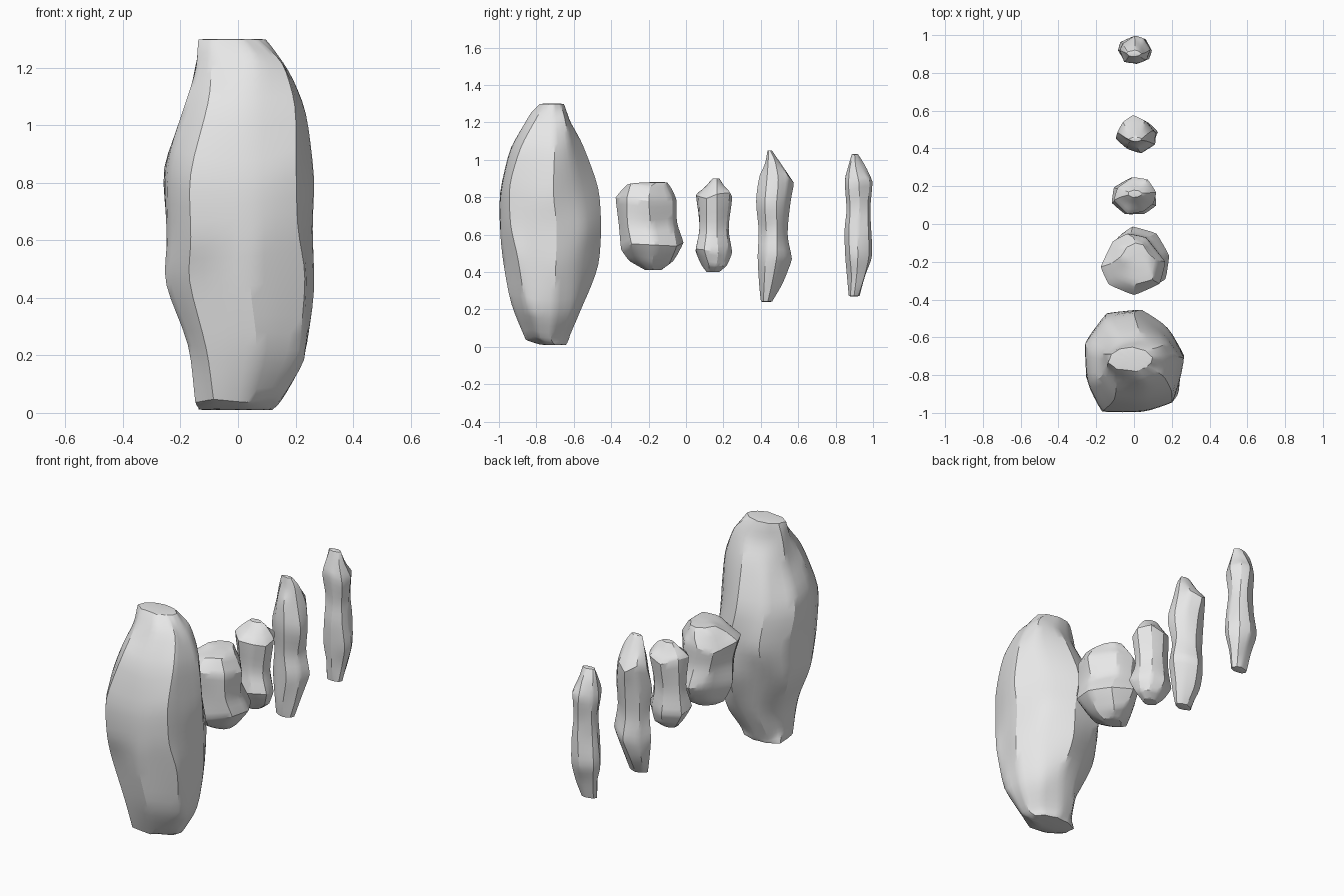
import bpy, bmesh, math, random
from math import radians, cos, sin

cube = bpy.data.objects.get("Cube")
if cube:
    bpy.data.objects.remove(cube, do_unlink=True)

stone = bpy.data.materials.new("pale grey stone")
stone.use_nodes = True
stone.diffuse_color = (0.8, 0.8, 0.8, 1)
stone.node_tree.nodes["Principled BSDF"].inputs["Base Color"].default_value = (0.8, 0.8, 0.8, 1)


def fit(values, low, high):
    """Stretch a list of values so that it spans low to high."""
    a, b = min(values), max(values)
    return [low + (v - a) / (b - a) * (high - low) for v in values]


def build_rock(name, seed, angles, rings, tilt, wobble=0.07):
    """Loft chipped sections through rings of (z, left, right, front, back)."""
    rng = random.Random(seed)
    bm = bmesh.new()
    base = [rng.uniform(1 - wobble, 1 + wobble) for _ in angles]
    loops = []
    for index, (z, left, right, front, back) in enumerate(rings):
        turned = [radians(a + rng.uniform(-6, 6)) for a in angles]
        radii = [r * rng.uniform(1 - wobble, 1 + wobble) for r in base]
        xs = fit([r * cos(a) for r, a in zip(radii, turned)], left, right)
        ys = fit([r * sin(a) for r, a in zip(radii, turned)], front, back)
        inner = 0 < index < len(rings) - 1
        zs = [z + (rng.uniform(-tilt, tilt) if inner else 0) for _ in angles]
        loops.append([bm.verts.new(p) for p in zip(xs, ys, zs)])

    # Side facets and the two broken ends
    count = len(angles)
    for low, high in zip(loops, loops[1:]):
        for i in range(count):
            j = (i + 1) % count
            bm.faces.new((low[i], low[j], high[j], high[i]))
    bm.faces.new(loops[0][::-1])
    bm.faces.new(loops[-1])

    # Keep the strong ridges crisp and let the shallow ones melt away
    bm.normal_update()
    crease = bm.edges.layers.float.new("crease_edge")
    for edge in bm.edges:
        if edge.calc_face_angle(0) > radians(28):
            edge[crease] = 0.8
        else:
            edge[crease] = 0.3

    mesh = bpy.data.meshes.new(name)
    bm.to_mesh(mesh)
    bm.free()
    mesh.materials.append(stone)
    rock = bpy.data.objects.new(name, mesh)
    bpy.context.collection.objects.link(rock)
    smooth = rock.modifiers.new("soft facets", "SUBSURF")
    smooth.levels = smooth.render_levels = 2

    # Apply the rounding, then shade with sharp ridges
    bpy.ops.object.select_all(action="DESELECT")
    rock.select_set(True)
    bpy.context.view_layer.objects.active = rock
    bpy.ops.object.modifier_apply(modifier=smooth.name)
    bpy.ops.object.shade_smooth_by_angle(angle=radians(30))
    return rock


# Great standing stone at the front
build_rock("great_front_rock", 4, [8, 45, 84, 118, 155, 203, 238, 282, 318, 338], [
    (0.01, -0.14, 0.12, -0.78, -0.64),
    (0.05, -0.15, 0.15, -0.86, -0.62),
    (0.21, -0.17, 0.24, -0.94, -0.54),
    (0.45, -0.26, 0.27, -0.98, -0.46),
    (0.62, -0.25, 0.26, -1.0, -0.45),
    (0.84, -0.27, 0.27, -1.0, -0.46),
    (1.07, -0.18, 0.24, -0.95, -0.55),
    (1.21, -0.15, 0.18, -0.85, -0.61),
    (1.30, -0.14, 0.10, -0.78, -0.65)], 0.03)

# Squat boulder behind it
build_rock("squat_boulder", 7, [5, 60, 95, 135, 190, 225, 275, 322], [
    (0.41, -0.06, 0.07, -0.22, -0.13),
    (0.45, -0.11, 0.12, -0.30, -0.06),
    (0.54, -0.16, 0.19, -0.35, -0.01),
    (0.66, -0.14, 0.15, -0.36, -0.05),
    (0.78, -0.18, 0.17, -0.38, -0.05),
    (0.85, -0.12, 0.12, -0.32, -0.07),
    (0.88, -0.07, 0.08, -0.22, -0.10)], 0.025)

# Small waisted rock
build_rock("small_waisted_rock", 11, [15, 55, 100, 150, 195, 250, 290, 335], [
    (0.40, -0.04, 0.05, 0.11, 0.18),
    (0.44, -0.08, 0.09, 0.08, 0.22),
    (0.52, -0.12, 0.12, 0.05, 0.25),
    (0.64, -0.09, 0.09, 0.075, 0.225),
    (0.81, -0.11, 0.12, 0.05, 0.25),
    (0.87, -0.07, 0.07, 0.10, 0.21),
    (0.90, -0.03, 0.04, 0.14, 0.18)], 0.02)

# Tall slim rock
build_rock("tall_slim_rock", 15, [10, 50, 92, 140, 185, 235, 280, 330], [
    (0.24, -0.05, 0.06, 0.40, 0.46),
    (0.35, -0.08, 0.09, 0.39, 0.52),
    (0.47, -0.10, 0.13, 0.38, 0.57),
    (0.62, -0.08, 0.10, 0.39, 0.54),
    (0.77, -0.10, 0.12, 0.37, 0.56),
    (0.90, -0.09, 0.10, 0.39, 0.58),
    (0.99, -0.06, 0.07, 0.42, 0.51),
    (1.05, -0.03, 0.04, 0.435, 0.46)], 0.025)

# Thin splinter rock at the back
build_rock("thin_back_rock", 21, [0, 55, 88, 145, 180, 230, 275, 320], [
    (0.27, -0.05, 0.05, 0.87, 0.93),
    (0.37, -0.06, 0.07, 0.86, 0.96),
    (0.48, -0.09, 0.10, 0.85, 1.0),
    (0.63, -0.07, 0.08, 0.845, 0.99),
    (0.75, -0.06, 0.07, 0.86, 0.985),
    (0.88, -0.08, 0.09, 0.845, 1.0),
    (0.96, -0.06, 0.06, 0.86, 0.96),
    (1.03, -0.04, 0.04, 0.885, 0.92)], 0.02)
